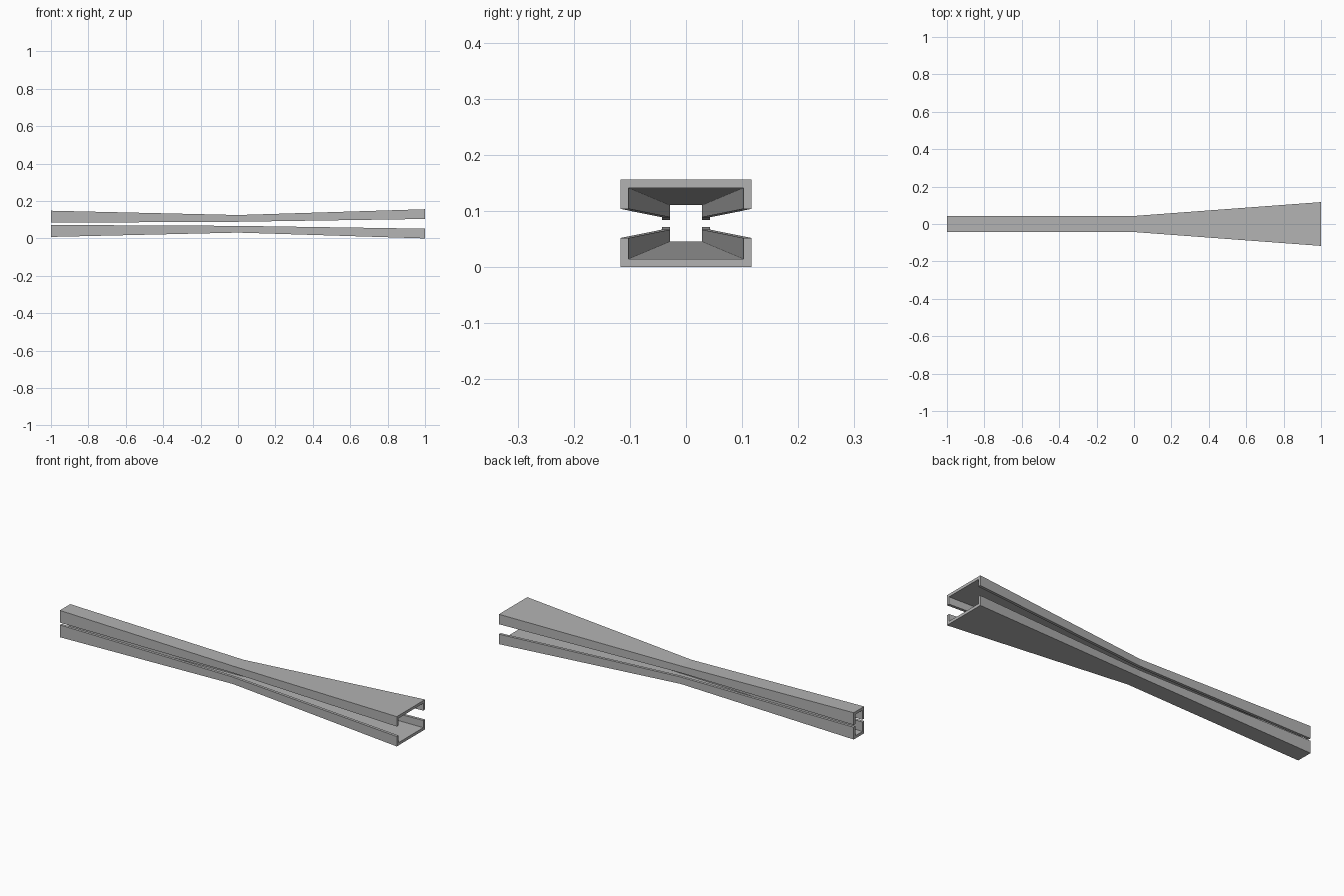
import bpy
import bmesh

cube = bpy.data.objects.get("Cube")
if cube:
    bpy.data.objects.remove(cube, do_unlink=True)

# Plain grey finish
grey = bpy.data.materials.new("plain grey")
grey.use_nodes = True
colour = (0.45, 0.45, 0.45, 1)
grey.diffuse_color = colour
grey.node_tree.nodes["Principled BSDF"].inputs["Base Color"].default_value = colour

MID = 0.078  # height of the gap between the two channels
WALL = 0.0145

# x, outer half width, lip and back distances from the gap centre
STATIONS = [
    (-1.0, 0.043, 0.006, 0.070),
    (0.0, 0.043, 0.011, 0.047),
    (1.0, 0.117, 0.026, 0.078),
]


def channel_section(half, lip, back):
    """U-shaped outline with its open side toward the gap."""
    inner = half - WALL
    side = [(half, lip), (half, back)]
    inside = [(-inner, lip), (-inner, back - WALL)]
    return (side + [(-y, z) for y, z in reversed(side)]
            + inside + [(-y, z) for y, z in reversed(inside)])


def make_channel(name, direction):
    bm = bmesh.new()
    rings = []
    for x, half, lip, back in STATIONS:
        rings.append([bm.verts.new((x, y, MID + direction * z))
                      for y, z in channel_section(half, lip, back)])
    # Long walls
    for a, b in zip(rings, rings[1:]):
        for i in range(len(a)):
            j = (i + 1) % len(a)
            bm.faces.new((a[i], a[j], b[j], b[i]))
    # End rims
    for ring in (rings[0], rings[-1]):
        for i, j, k, l in ((0, 1, 6, 7), (1, 2, 5, 6), (2, 3, 4, 5)):
            bm.faces.new([ring[n] for n in (i, j, k, l)])
    bmesh.ops.recalc_face_normals(bm, faces=bm.faces)
    mesh = bpy.data.meshes.new(name)
    bm.to_mesh(mesh)
    bm.free()
    mesh.materials.append(grey)
    obj = bpy.data.objects.new(name, mesh)
    bpy.context.collection.objects.link(obj)


make_channel("upper_channel", 1)
make_channel("lower_channel", -1)
